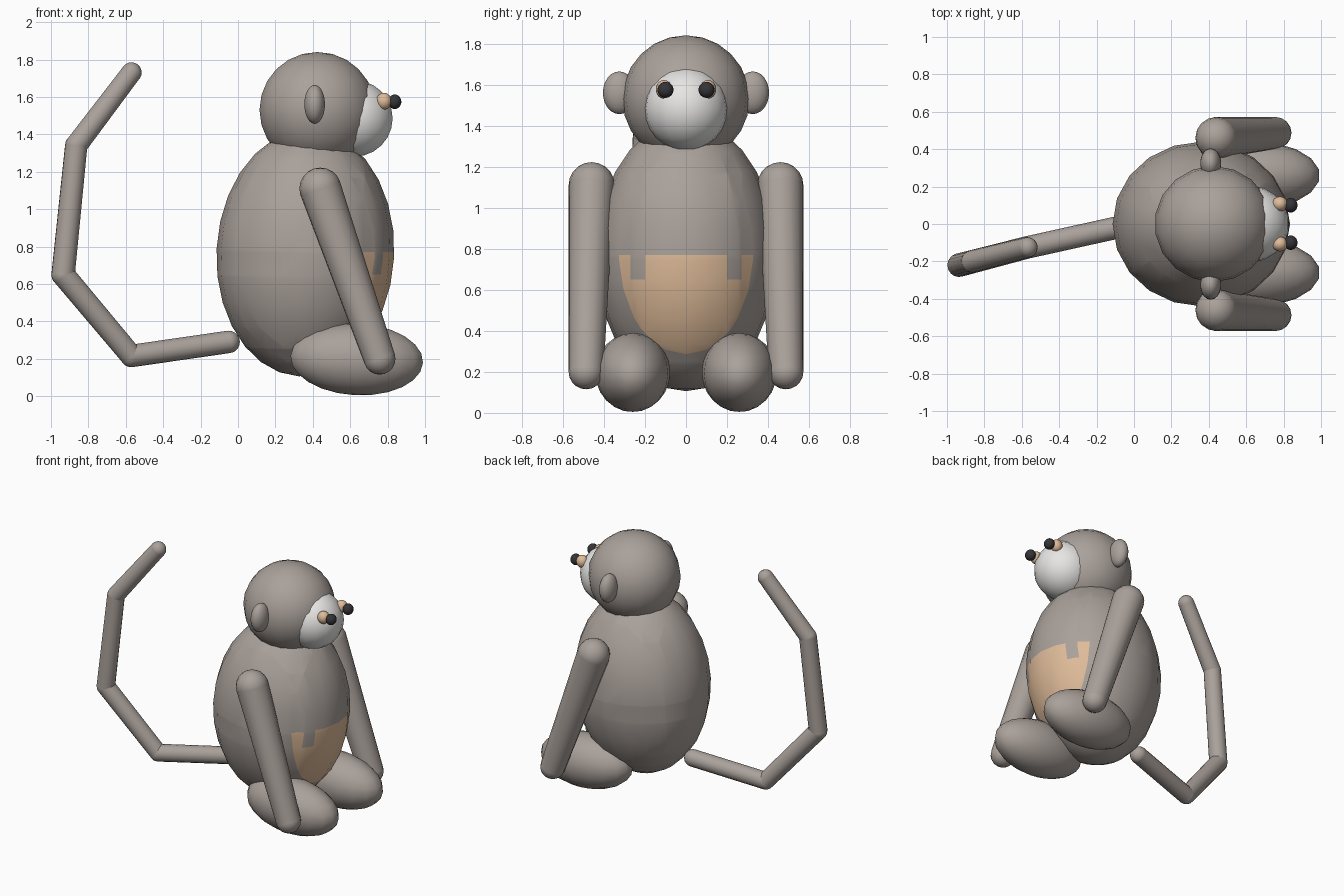
import bpy, bmesh, math
from mathutils import Vector, Matrix

cube = bpy.data.objects.get("Cube")
if cube:
    bpy.data.objects.remove(cube, do_unlink=True)


def material(name, rgb):
    mat = bpy.data.materials.new(name)
    mat.use_nodes = True
    colour = (*rgb, 1)
    mat.diffuse_color = colour
    mat.node_tree.nodes["Principled BSDF"].inputs["Base Color"].default_value = colour
    return mat


FUR = material("grey_fur", (0.40, 0.355, 0.325))
SKIN = material("tan_skin", (0.74, 0.50, 0.32))
WHITE = material("white_face", (0.80, 0.79, 0.78))
BLACK = material("black_eye", (0.035, 0.035, 0.04))


def finish(bm, name, *mats):
    """Turn a bmesh into a smooth-shaded object."""
    bmesh.ops.recalc_face_normals(bm, faces=bm.faces)
    for face in bm.faces:
        face.smooth = True
    mesh = bpy.data.meshes.new(name)
    bm.to_mesh(mesh)
    bm.free()
    for mat in mats:
        mesh.materials.append(mat)
    obj = bpy.data.objects.new(name, mesh)
    bpy.context.collection.objects.link(obj)
    return obj


def add_ball(bm, centre, radii, tilt=0, segments=18, rings=12):
    matrix = (Matrix.Translation(centre) @ Matrix.Rotation(math.radians(tilt), 4, 'Y')
              @ Matrix.Diagonal((*radii, 1)))
    bmesh.ops.create_uvsphere(bm, u_segments=segments, v_segments=rings, radius=1, matrix=matrix)


def ball(name, centre, radii, mat, tilt=0):
    bm = bmesh.new()
    add_ball(bm, centre, radii, tilt)
    return finish(bm, name, mat)


def limb(name, joints, radii, mat):
    """Tapered tubes between joints, with a ball on every joint."""
    bm = bmesh.new()
    points = [Vector(p) for p in joints]
    for a, b, ra, rb in zip(points, points[1:], radii, radii[1:]):
        axis = b - a
        turn = axis.to_track_quat('Z', 'Y').to_matrix().to_4x4()
        bmesh.ops.create_cone(bm, segments=16, radius1=ra, radius2=rb, depth=axis.length,
                              matrix=Matrix.Translation((a + b) / 2) @ turn)
    for p, r in zip(points, radii):
        add_ball(bm, p, (r, r, r), segments=16, rings=10)
    obj = finish(bm, name, mat)
    obj.data.set_sharp_from_angle(angle=math.radians(50))
    return obj


# Body, cut so that the belly patch follows clean lines
bm = bmesh.new()
add_ball(bm, (0.36, 0, 0.765), (0.475, 0.44, 0.66), tilt=3, segments=20, rings=14)
cuts = [((0.67, 0, 0), (1, 0, 0)), ((0, 0, 0.77), (0, 0, 1)), ((0, 0, 0.65), (0, 0, 1)),
        ((0, 0, 0.25), (0, 0, 1))]
cuts += [((0, side * y, 0), (0, 1, 0)) for side in (-1, 1) for y in (0.2, 0.27)]
for point, normal in cuts:
    geom = bm.verts[:] + bm.edges[:] + bm.faces[:]
    bmesh.ops.bisect_plane(bm, geom=geom, plane_co=point, plane_no=normal)
for face in bm.faces:
    c = face.calc_center_median()
    notch = 0.2 < abs(c.y) < 0.27 and c.z > 0.65
    if c.x > 0.67 and 0.25 < c.z < 0.77 and not notch:
        face.material_index = 1
finish(bm, "body", FUR, SKIN)

# Head and muzzle
ball("head", (0.425, 0, 1.53), (0.315, 0.31, 0.31), FUR)
ball("muzzle", (0.62, 0, 1.485), (0.21, 0.205, 0.205), WHITE)

# Paired parts
for side, label in ((1, "left"), (-1, "right")):
    ball(label + "_ear", (0.41, side * 0.325, 1.56), (0.056, 0.08, 0.104), FUR)
    ball(label + "_eye_socket", (0.78, side * 0.107, 1.577), (0.042, 0.04, 0.045), SKIN)
    ball(label + "_eye", (0.838, side * 0.1, 1.574), (0.036, 0.039, 0.039), BLACK)
    ball(label + "_leg", (0.635, side * 0.26, 0.197), (0.36, 0.183, 0.192), FUR, tilt=3)
    limb(label + "_arm", [(0.44, side * 0.46, 1.11), (0.757, side * 0.487, 0.2)],
         (0.112, 0.085), FUR)

# Tail
limb("tail", [(-0.05, -0.01, 0.29), (-0.57, -0.125, 0.215), (-0.935, -0.22, 0.65),
              (-0.865, -0.2, 1.34), (-0.57, -0.125, 1.73)],
     (0.06, 0.06, 0.063, 0.06, 0.055), FUR)
